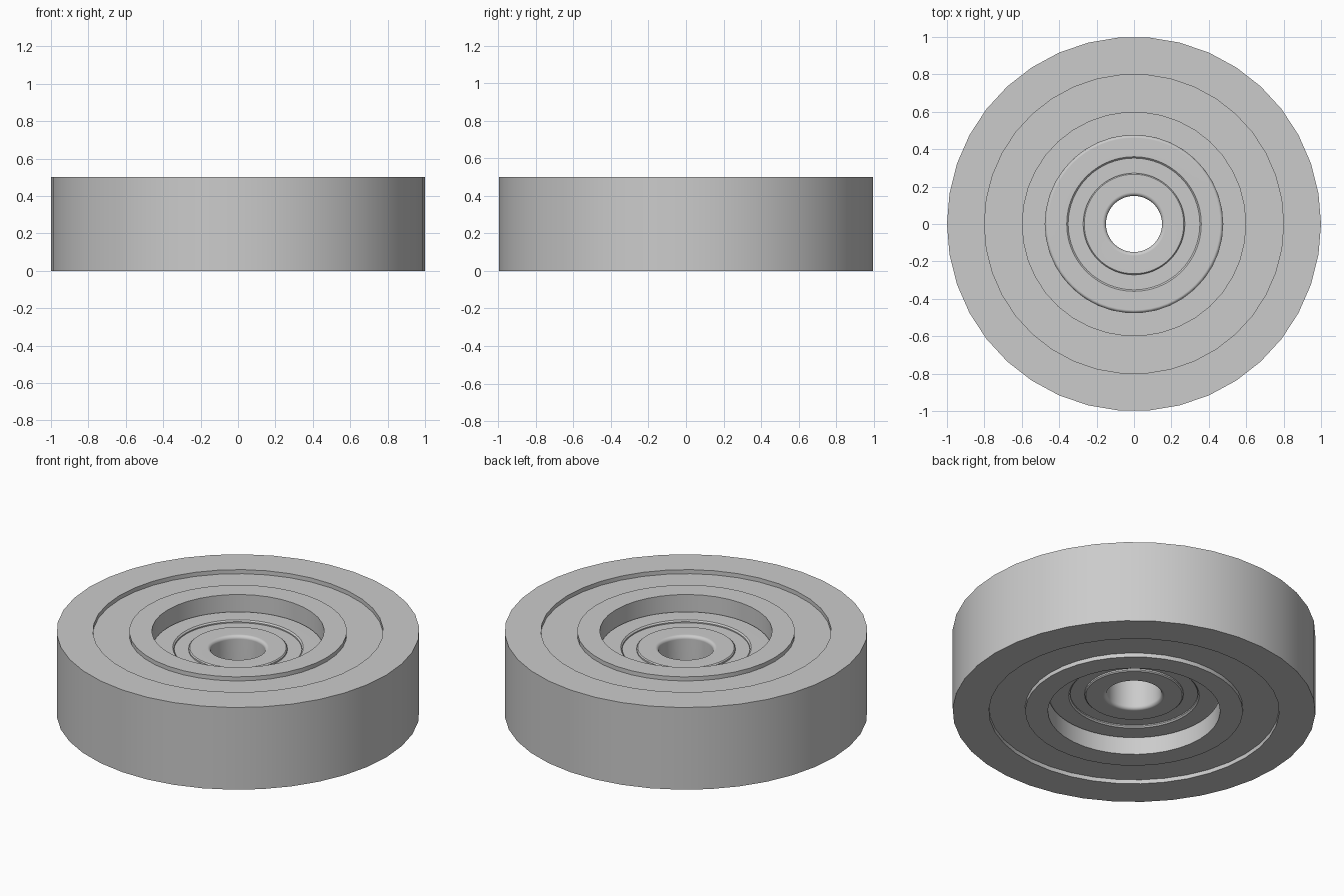
import bpy, bmesh, math

MID = 0.25  # mirror height of every profile

cube = bpy.data.objects.get("Cube")
if cube:
    bpy.data.objects.remove(cube, do_unlink=True)

grey = bpy.data.materials.new("plain grey")
grey.use_nodes = True
colour = (0.6, 0.6, 0.6, 1)
grey.diffuse_color = colour
grey.node_tree.nodes["Principled BSDF"].inputs["Base Color"].default_value = colour


def fillet(r, z, size, side, steps=4):
    """Rounded top corner; side +1 rounds an outer edge, -1 an inner edge."""
    pts = []
    for i in range(steps + 1):
        a = math.pi / 2 * i / steps
        pts.append((r - side * size * (1 - math.cos(a)), z - size * (1 - math.sin(a))))
    return pts


def lathe(name, upper, sides):
    """Revolve an upper half profile, mirrored about the middle height."""
    profile = upper + [(r, 2 * MID - z) for r, z in reversed(upper)]
    bm = bmesh.new()
    rings = []
    for k in range(sides):
        a = 2 * math.pi * k / sides
        rings.append([bm.verts.new((r * math.cos(a), r * math.sin(a), z)) for r, z in profile])
    n = len(profile)
    for k in range(sides):
        here, after = rings[k], rings[(k + 1) % sides]
        for i in range(n):
            j = (i + 1) % n
            bm.faces.new((here[i], here[j], after[j], after[i]))
    bmesh.ops.recalc_face_normals(bm, faces=bm.faces)
    mesh = bpy.data.meshes.new(name)
    bm.to_mesh(mesh)
    bm.free()
    mesh.materials.append(grey)
    obj = bpy.data.objects.new(name, mesh)
    bpy.context.collection.objects.link(obj)
    bpy.ops.object.select_all(action="DESELECT")
    obj.select_set(True)
    bpy.context.view_layer.objects.active = obj
    bpy.ops.object.shade_smooth_by_angle(angle=math.radians(30))
    weighted = obj.modifiers.new("flat faces", "WEIGHTED_NORMAL")
    weighted.keep_sharp = True
    return obj


# Wheel body with a shallow ring groove on both faces
lathe("wheel_body", [(1, 0.5), (0.8, 0.5), (0.8, 0.475), (0.6, 0.475), (0.6, 0.5), (0.475, 0.5)], 38)

# Bearing: rounded outer race, sunken shield, rounded inner race
TOP = 0.4
lathe("bearing_outer_race",
      fillet(0.475, TOP, 0.015, 1) + [(0.36, TOP), (0.352, TOP - 0.008)], 64)
lathe("bearing_shield", [(0.356, TOP - 0.015), (0.268, TOP - 0.015)], 64)
lathe("bearing_inner_race",
      [(0.272, TOP - 0.006), (0.266, TOP)] + fillet(0.15, TOP, 0.02, -1)[::-1], 64)
